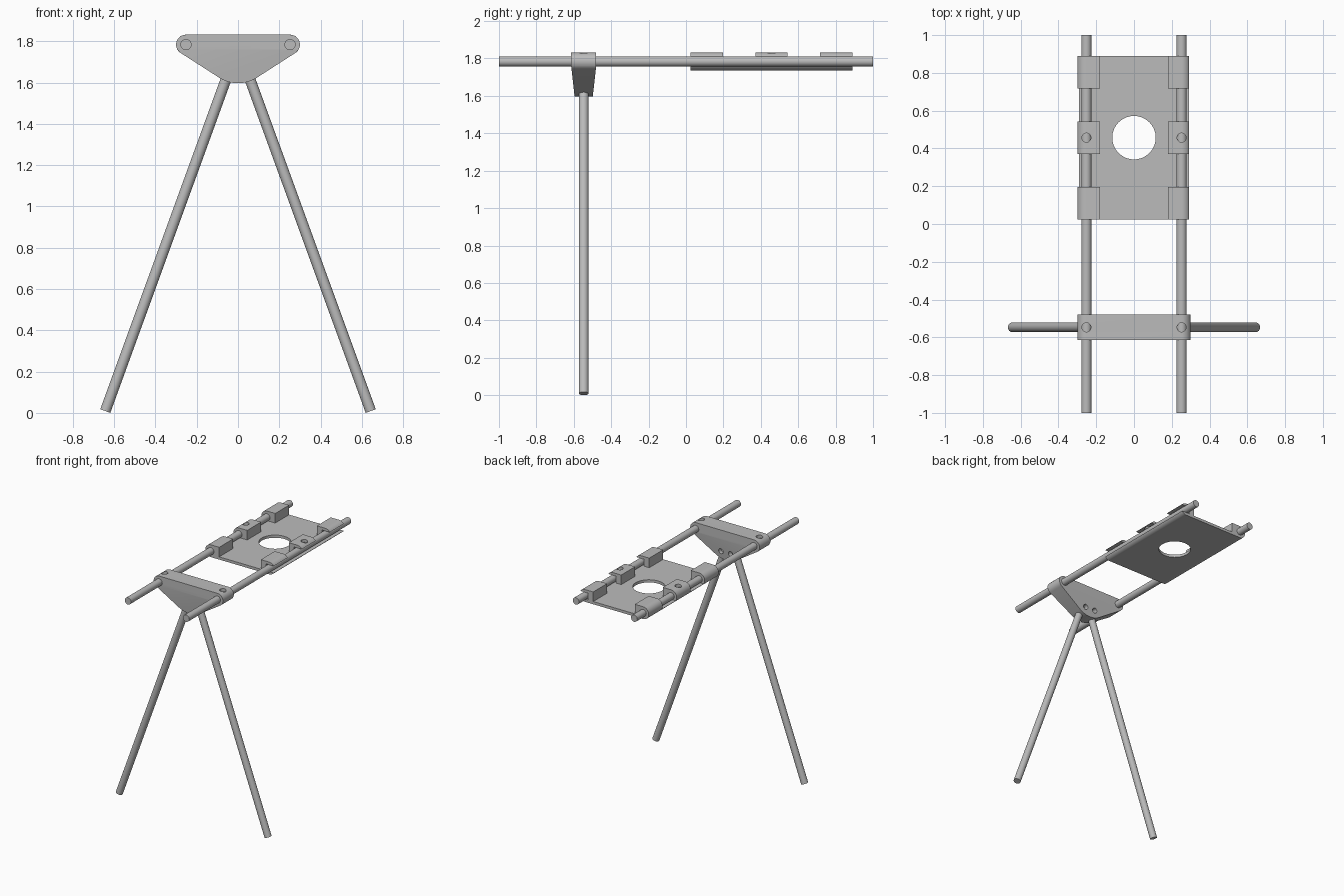
import bpy
import bmesh
from math import cos, sin, radians
from mathutils import Vector

default = bpy.data.objects.get("Cube")
if default:
    bpy.data.objects.remove(default, do_unlink=True)

GREY = bpy.data.materials.new("plain_grey")
GREY.use_nodes = True
GREY.diffuse_color = (0.5, 0.5, 0.5, 1)
GREY.node_tree.nodes["Principled BSDF"].inputs["Base Color"].default_value = (0.5, 0.5, 0.5, 1)

RAIL_X, RAIL_Z, RAIL_R = 0.252, 1.784, 0.027
GRIP_R = 0.048
HUB_Y, DECK_Y = -0.547, 0.457


def finish(name, bm):
    bmesh.ops.recalc_face_normals(bm, faces=bm.faces)
    mesh = bpy.data.meshes.new(name)
    bm.to_mesh(mesh)
    bm.free()
    mesh.materials.append(GREY)
    obj = bpy.data.objects.new(name, mesh)
    bpy.context.collection.objects.link(obj)
    return obj


def activate(obj):
    bpy.ops.object.select_all(action="DESELECT")
    obj.select_set(True)
    bpy.context.view_layer.objects.active = obj


def smooth(obj):
    activate(obj)
    bpy.ops.object.shade_smooth_by_angle(angle=radians(30))


def rod(name, start, end, radius, sides=32):
    start, end = Vector(start), Vector(end)
    axis = end - start
    bm = bmesh.new()
    bmesh.ops.create_cone(bm, cap_ends=True, segments=sides, radius1=radius,
                          radius2=radius, depth=axis.length)
    bmesh.ops.rotate(bm, verts=bm.verts, matrix=axis.to_track_quat("Z", "Y").to_matrix())
    bmesh.ops.translate(bm, verts=bm.verts, vec=(start + end) / 2)
    return finish(name, bm)


def arc(cx, cz, r, a0, a1, steps=12):
    angles = [radians(a0 + (a1 - a0) * i / steps) for i in range(steps + 1)]
    return [(cx + r * cos(a), cz + r * sin(a)) for a in angles]


def prism(profile, y0, y1):
    """Extrude an x-z outline along y."""
    bm = bmesh.new()
    face = bm.faces.new([bm.verts.new((x, y0, z)) for x, z in profile])
    out = bmesh.ops.extrude_face_region(bm, geom=[face])
    moved = [v for v in out["geom"] if isinstance(v, bmesh.types.BMVert)]
    bmesh.ops.translate(bm, verts=moved, vec=(0, y1 - y0, 0))
    return bm


def mirrored(points):
    return points + [(-x, z) for x, z in reversed(points)]


def drill(obj, start, end, radius, sides=32):
    cutter = rod("drill", start, end, radius, sides)
    cutter.hide_render = True
    mod = obj.modifiers.new("hole", "BOOLEAN")
    mod.operation, mod.solver, mod.object = "DIFFERENCE", "EXACT", cutter
    activate(obj)
    bpy.ops.object.modifier_apply(modifier=mod.name)
    bpy.data.objects.remove(cutter, do_unlink=True)


# Long rails and splayed legs
TILT = radians(20)
LEG_R = 0.026
FOOT = Vector((0.643, HUB_Y, LEG_R * sin(TILT)))
LEG_TOP = FOOT + Vector((-sin(TILT), 0, cos(TILT))) * 1.78
for side, label in ((1, "left"), (-1, "right")):
    flip = Vector((side, 1, 1))
    smooth(rod(label + "_rail", (side * RAIL_X, -1, RAIL_Z), (side * RAIL_X, 1, RAIL_Z), RAIL_R))
    smooth(rod(label + "_leg", FOOT * flip, LEG_TOP * flip, LEG_R))

# Leg hub: rounded shoulders, tapering to a curved underside
outline = arc(RAIL_X, RAIL_Z, GRIP_R, 90, -57) + arc(0, 1.767, 0.17, -57, -88, 6)
bm = prism(mirrored(outline), HUB_Y - 0.067, HUB_Y + 0.067)
SHOULDER = 1.76
bmesh.ops.bisect_plane(bm, geom=bm.verts[:] + bm.edges[:] + bm.faces[:],
                       plane_co=(0, 0, SHOULDER), plane_no=(0, 0, 1))
for v in bm.verts:
    drop = max(0, SHOULDER - v.co.z) / 0.16
    v.co.y = HUB_Y + (v.co.y - HUB_Y) * (1 - 0.27 * drop)
hub = finish("leg_hub", bm)
for side in (1, -1):
    x = side * RAIL_X
    drill(hub, (x, HUB_Y, RAIL_Z), (x, HUB_Y, 1.9), 0.024)
    x = side * 0.042
    drill(hub, (x, HUB_Y + 0.01, 1.66), (x, HUB_Y + 0.15, 1.66), 0.02)
smooth(hub)

# Deck plate with rounded lower edges and a central opening
SLOT = 34
edge = arc(RAIL_X, RAIL_Z, GRIP_R, -SLOT, -90, 8)
deck_top = edge[0][1]
plate = finish("deck_plate", prism(mirrored(edge), DECK_Y - 0.432, DECK_Y + 0.432))
drill(plate, (0, DECK_Y, 1.6), (0, DECK_Y, 1.9), 0.115, 64)
smooth(plate)

# Rail grips: open hooks on the left, closed sleeves on the right
INNER = 0.18
hook_arc = arc(RAIL_X, RAIL_Z, GRIP_R, 90, SLOT, 8)
slot_x = RAIL_X - RAIL_R
hook = [(INNER, deck_top), (INNER, RAIL_Z + GRIP_R)] + hook_arc
hook += [(slot_x, hook_arc[-1][1]), (slot_x, deck_top)]
sleeve = [(INNER, deck_top), (INNER, RAIL_Z + GRIP_R)]
sleeve += arc(RAIL_X, RAIL_Z, GRIP_R, 90, -SLOT, 16)
sleeve = [(-x, z) for x, z in sleeve]

for side, label, profile in ((1, "left_hook", hook), (-1, "right_sleeve", sleeve)):
    for place, offset in (("front", -0.346), ("middle", 0), ("rear", 0.346)):
        y = DECK_Y + offset
        grip = finish(f"{label}_{place}", prism(profile, y - 0.086, y + 0.086))
        if place == "middle":
            x = side * RAIL_X
            drill(grip, (x, y, RAIL_Z), (x, y, 1.9), 0.024)
        smooth(grip)
